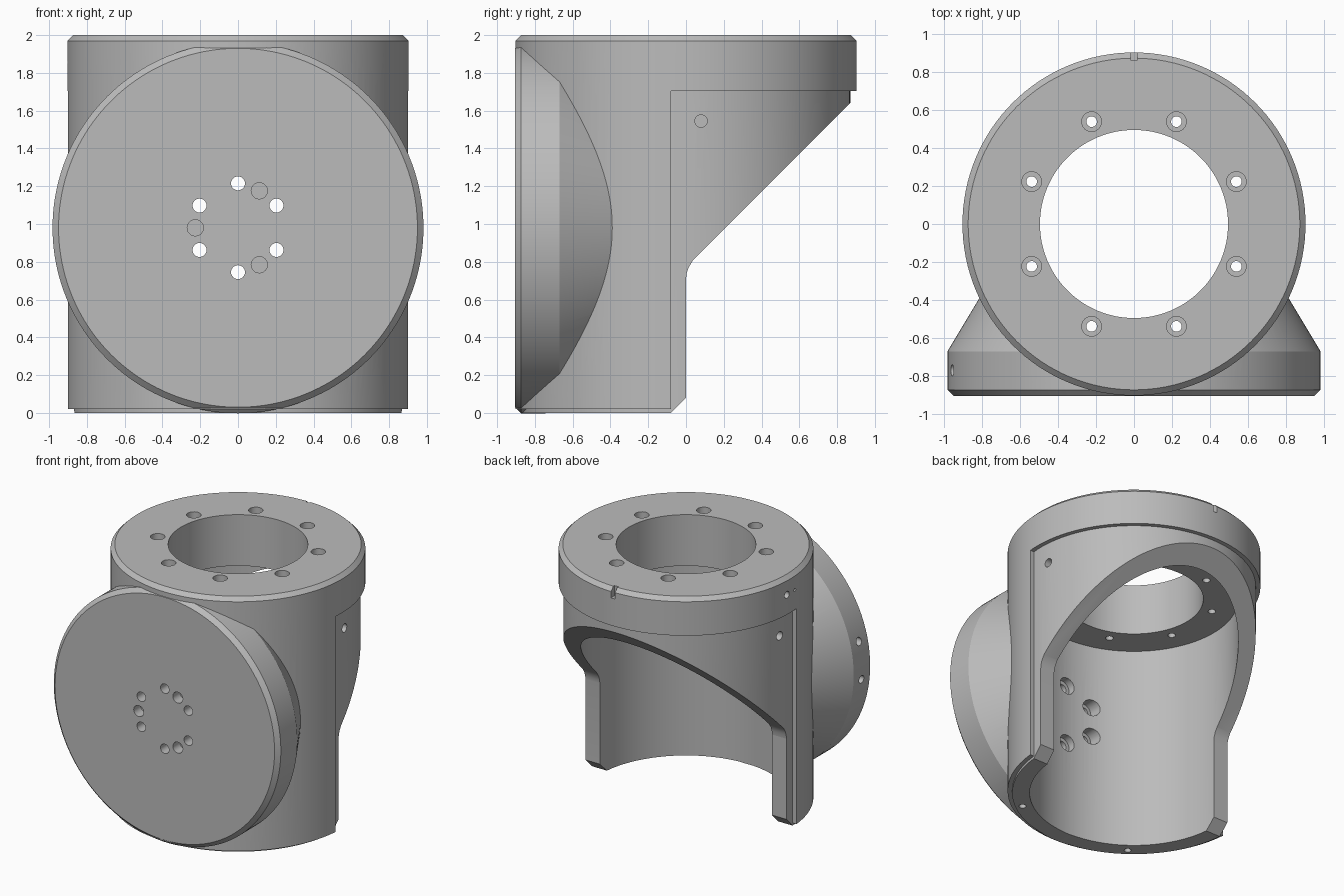
import bpy, bmesh
from math import sin, cos, pi, asin, radians
from mathutils import Matrix, Vector

cube = bpy.data.objects.get("Cube")
if cube:
    bpy.data.objects.remove(cube, do_unlink=True)

grey = bpy.data.materials.new("machined_grey")
grey.use_nodes = True
COLOR = (0.5, 0.5, 0.5, 1)
grey.diffuse_color = COLOR
grey.node_tree.nodes["Principled BSDF"].inputs["Base Color"].default_value = COLOR

FLANGE_Z = 0.98
BODY_R = 0.903


def add(name, bm):
    bmesh.ops.recalc_face_normals(bm, faces=bm.faces)
    mesh = bpy.data.meshes.new(name)
    bm.to_mesh(mesh)
    bm.free()
    mesh.materials.append(grey)
    obj = bpy.data.objects.new(name, mesh)
    bpy.context.collection.objects.link(obj)
    return obj


def turned(name, profile, base=(0, 0, 0), axis=(0, 0, 1), segs=128):
    """Solid of revolution from (radius, height) pairs along an axis."""
    bm = bmesh.new()
    rings = [[bm.verts.new((r * cos(2 * pi * i / segs), r * sin(2 * pi * i / segs), h))
              for i in range(segs)] for r, h in profile]
    for low, high in zip(rings, rings[1:]):
        for i in range(segs):
            j = (i + 1) % segs
            bm.faces.new((low[i], low[j], high[j], high[i]))
    bm.faces.new(rings[0])
    bm.faces.new(rings[-1])
    turn = Vector((0, 0, 1)).rotation_difference(Vector(axis)).to_matrix().to_4x4()
    bm.transform(Matrix.Translation(base) @ turn)
    return add(name, bm)


def prism(name, points, offset):
    """Closed outline of 3D points extruded along an offset."""
    bm = bmesh.new()
    face = bm.faces.new([bm.verts.new(p) for p in points])
    new = bmesh.ops.extrude_face_region(bm, geom=[face])["geom"]
    bmesh.ops.translate(bm, verts=[v for v in new if isinstance(v, bmesh.types.BMVert)], vec=offset)
    return add(name, bm)


def boolean(target, tool, operation="DIFFERENCE"):
    tool.hide_render = True
    mod = target.modifiers.new(tool.name, "BOOLEAN")
    mod.operation, mod.solver, mod.object = operation, "EXACT", tool
    tools.append(tool)


def hole(base, axis, *profile):
    boolean(housing, turned("hole_cutter", profile, base, axis, 24))


tools = []

# Cylindrical body with a bevelled top and a small lip underneath
housing = turned("housing", [(0.87, 0), (0.87, 0.02), (BODY_R, 0.02), (BODY_R, 1.97), (0.873, 2)])

# Round mounting flange on the front, tapering back into the body
flange = turned("front_flange", [(0.95, 0), (0.982, 0.032), (0.982, 0.235), (0.64, 0.805)],
                (0, -0.905, FLANGE_Z), (0, 1, 0), 160)
boolean(housing, flange, "UNION")

# Main bore and the smaller opening through the top plate
boolean(housing, turned("main_bore", [(0.745, -0.1), (0.745, 1.6)]))
boolean(housing, turned("top_opening", [(0.495, 1.4), (0.495, 2.1)]))

# Shallow step around the rear, below the top collar
start = asin(-0.08 / 0.87)
angles = [start + (pi - 2 * start) * i / 64 for i in range(65)]
arc = [(0.87 * cos(a), 0.87 * sin(a), -0.1) for a in angles]
outline = arc + [(-1.3, -0.08, -0.1), (-1.3, 1.3, -0.1), (1.3, 1.3, -0.1), (1.3, -0.08, -0.1)]
boolean(housing, prism("rear_step", outline, (0, 0, 1.805)))

# Open rear: vertical legs, rounded corner and sloping cut
side = [(1.2, -0.1), (-0.18, -0.1), (0, 0.08), (0, 0.71), (0.004, 0.74), (0.014, 0.77),
        (0.035, 0.805), (0.93, 1.70), (1.2, 1.70)]
boolean(housing, prism("rear_opening", [(-1.2, y, z) for y, z in side], (2.4, 0, 0)))

# Counterbored bolt holes in the top plate
for i in range(8):
    a = radians(22.5 + 45 * i)
    hole((0.583 * cos(a), 0.583 * sin(a), 0), (0, 0, 1),
         (0.028, 1.5), (0.028, 1.9), (0.052, 1.9), (0.052, 2.1))

# Flange holes: six through with inner counterbores, three blind dowel holes
for i in range(6):
    a = radians(30 + 60 * i)
    hole((0.235 * cos(a), -1, FLANGE_Z + 0.235 * sin(a)), (0, 1, 0),
         (0.037, 0), (0.037, 0.2), (0.065, 0.2), (0.065, 0.5))
for i in range(3):
    a = radians(60 + 120 * i)
    hole((0.226 * cos(a), -1, FLANGE_Z + 0.226 * sin(a)), (0, 1, 0), (0.043, 0), (0.043, 0.18))

# Blind holes in the side walls and in the bottom rim
for s in (-1, 1):
    hole((s, 0.08, 1.545), (-s, 0, 0), (0.033, 0), (0.033, 0.2))
    hole((s * 0.49, -0.655, -0.1), (0, 0, 1), (0.025, 0), (0.025, 0.2))

# Small holes on the right of the collar and the flange rim
for y, z, r in ((0.04, 1.86, 0.027), (-0.06, 1.86, 0.012), (-0.77, 1.2, 0.03), (-0.77, 0.91, 0.03)):
    hole((-1.1, y, z), (1, 0, 0), (r, 0), (r, 0.3))

# Index notch at the back of the top edge
notch = [(-0.017, 0.86, 1.92), (0.017, 0.86, 1.92), (0.017, 0.86, 2.1), (-0.017, 0.86, 2.1)]
boolean(housing, prism("index_notch", notch, (0, 0.2, 0)))

# Bake the cuts, drop the helpers and shade
bpy.context.view_layer.update()
result = bpy.data.meshes.new_from_object(housing.evaluated_get(bpy.context.evaluated_depsgraph_get()))
housing.modifiers.clear()
housing.data = result
for tool in tools:
    bpy.data.objects.remove(tool, do_unlink=True)
result.materials.clear()
result.materials.append(grey)
for poly in result.polygons:
    poly.material_index = 0
bpy.ops.object.select_all(action="DESELECT")
housing.select_set(True)
bpy.context.view_layer.objects.active = housing
bpy.ops.object.shade_smooth_by_angle(angle=radians(25))
